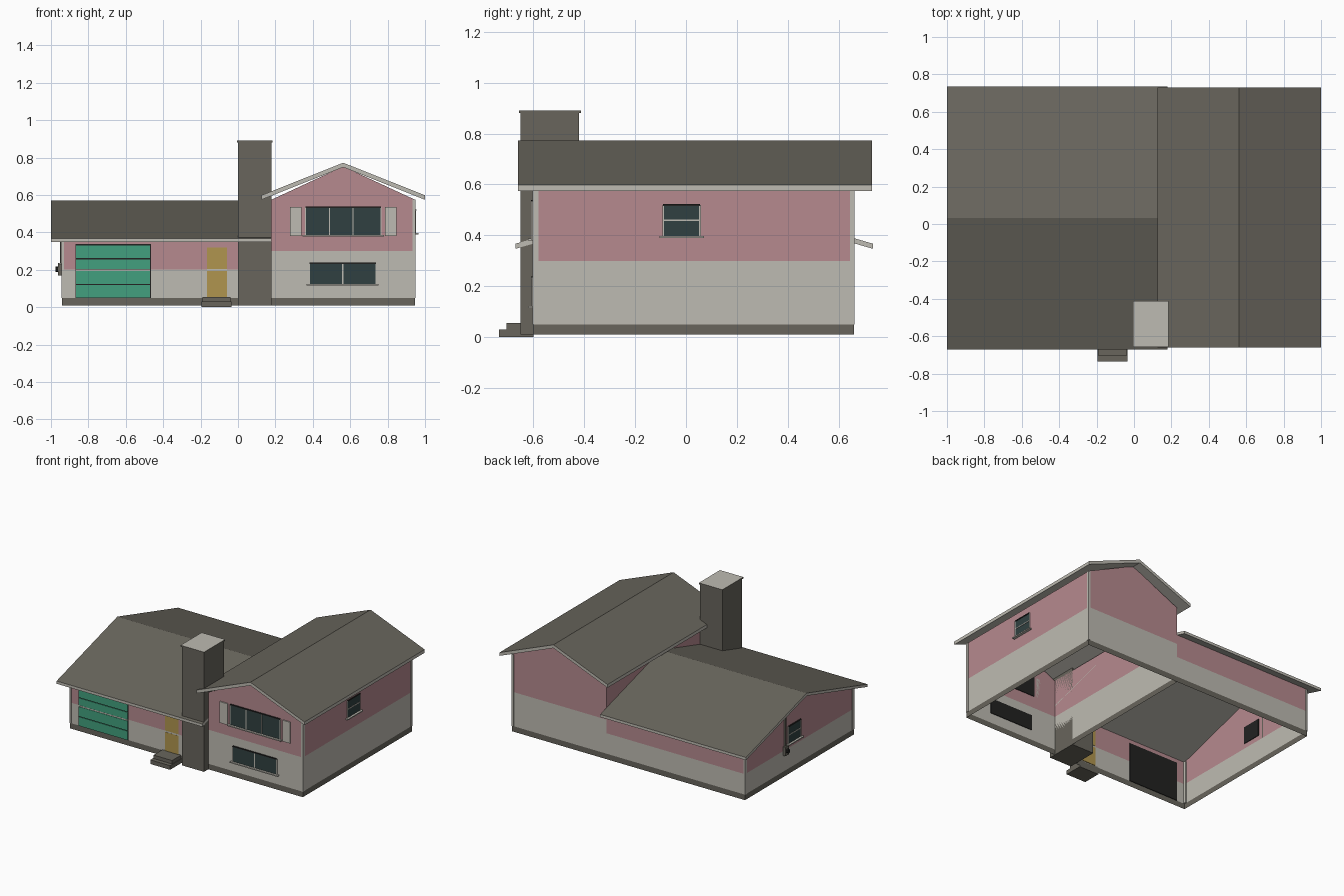
import bpy, bmesh
from mathutils import Vector

if "Cube" in bpy.data.objects:
    bpy.data.objects.remove(bpy.data.objects["Cube"])


def material(name, r, g, b):
    lin = [((c / 255 + 0.055) / 1.055) ** 2.4 for c in (r, g, b)]
    m = bpy.data.materials.new(name)
    m.diffuse_color = (*lin, 1)
    m.use_nodes = True
    m.node_tree.nodes["Principled BSDF"].inputs["Base Color"].default_value = m.diffuse_color
    return m


PINK = material("pink siding", 182, 138, 143)
LIGHT = material("light grey", 190, 187, 178)
DARK = material("dark stone", 104, 101, 92)
GREEN = material("garage green", 66, 160, 126)
OCHRE = material("door ochre", 176, 149, 78)
GLASS = material("window glass", 48, 64, 65)
BLACK = material("black", 34, 34, 33)


def finish(name, bm, mats):
    me = bpy.data.meshes.new(name)
    bm.to_mesh(me)
    bm.free()
    for m in mats:
        me.materials.append(m)
    ob = bpy.data.objects.new(name, me)
    bpy.context.collection.objects.link(ob)
    return ob


def box(name, x, y, z, mat):
    bm = bmesh.new()
    bmesh.ops.create_cube(bm, size=1)
    for v in bm.verts:
        v.co = Vector((a + (b - a) * (c + 0.5) for (a, b), c in zip((x, y, z), v.co)))
    return finish(name, bm, [mat])


def place(axis, u, d, z):
    """Gable profile point: axis is the direction the ridge runs."""
    return (u, d, z) if axis == "y" else (d, u, z)


# gabled wall shell, open below; stone base, light lower band, pink above
def shell(name, axis, u0, u1, eave, um, peak, d0, d1, split, ends):
    bm = bmesh.new()
    rings = []
    for d in (d0, d1):
        prof = [(u0, 0.01), (u1, 0.01), (u1, eave), (um, peak), (u0, eave)]
        rings.append([bm.verts.new(place(axis, u, d, z)) for u, z in prof])
    for i in ends:
        bm.faces.new(rings[i])
    a, b = rings
    bm.faces.new((a[1], b[1], b[2], a[2]))
    bm.faces.new((a[0], b[0], b[4], a[4]))
    for h in (0.05, split):
        bmesh.ops.bisect_plane(bm, geom=bm.verts[:] + bm.edges[:] + bm.faces[:],
                               plane_co=(0, 0, h), plane_no=(0, 0, 1))
    for f in bm.faces:
        h = f.calc_center_median().z
        f.material_index = 0 if h < 0.05 else 1 if h < split else 2
    # point the faces away from the middle of the wing
    mid = Vector(place(axis, um, (d0 + d1) / 2, 0.3))
    bm.normal_update()
    for f in bm.faces:
        if f.normal.dot(f.calc_center_median() - mid) < 0:
            f.normal_flip()
    finish(name, bm, [DARK, LIGHT, PINK])


# roof slab with dark top, light edges and soffit
def roof(name, axis, u0, u1, eave, peak, d0, d1, t):
    bm = bmesh.new()
    um = (u0 + u1) / 2
    prof = [(u0, eave - t), (um, peak - t), (u1, eave - t), (u1, eave), (um, peak), (u0, eave)]
    a, b = [[bm.verts.new(place(axis, u, d, z)) for u, z in prof] for d in (d0, d1)]
    for r in (a, b):
        bm.faces.new((r[0], r[1], r[4], r[5]))
        bm.faces.new((r[1], r[2], r[3], r[4]))
    for i in range(6):
        j = (i + 1) % 6
        bm.faces.new((a[i], a[j], b[j], b[i]))
    bmesh.ops.recalc_face_normals(bm, faces=bm.faces[:])
    for f in bm.faces:
        f.material_index = 1 if f.normal.z > 0.5 else 0
    finish(name, bm, [LIGHT, DARK])


shell("tall_wing_walls", "y", 0.18, 0.945, 0.575, 0.5625, 0.752, -0.6, 0.66, 0.30, (0, 1))
shell("garage_wing_walls", "x", -0.6, 0.66, 0.378, 0.0325, 0.555, -0.94, 0.18, 0.20, (0,))
roof("tall_wing_roof", "y", 0.125, 1.0, 0.598, 0.772, -0.66, 0.73, 0.024)
roof("garage_wing_roof", "x", -0.67, 0.735, 0.367, 0.57, -1.0, 0.18, 0.02)

# white corner boards
for i, y in enumerate(((-0.603, -0.58), (0.645, 0.663))):
    box(f"tall_corner_board_{i}", (0.932, 0.948), y, (0.05, 0.575), LIGHT)
    box(f"garage_corner_board_{i}", (-0.944, -0.93), y, (0.05, 0.365), LIGHT)

# chimney with pale cap
box("chimney", (0.0, 0.18), (-0.65, -0.42), (0.01, 0.88), DARK)
cap = box("chimney_cap", (-0.005, 0.185), (-0.657, -0.413), (0.88, 0.89), DARK)
cap.data.materials.append(LIGHT)
for p in cap.data.polygons:
    p.material_index = 1 if p.normal.z > 0.5 else 0

# porch steps
box("lower_step", (-0.195, -0.035), (-0.735, -0.6), (0.0, 0.03), DARK)
box("upper_step", (-0.19, -0.04), (-0.705, -0.6), (0.03, 0.055), DARK)

# front door: two leaves with a pale rail
box("door_lower", (-0.167, -0.06), (-0.605, -0.596), (0.055, 0.192), OCHRE)
box("door_upper", (-0.167, -0.06), (-0.605, -0.596), (0.203, 0.318), OCHRE)
box("door_rail", (-0.167, -0.06), (-0.604, -0.597), (0.192, 0.203), LIGHT)

# garage door: dark backing, four green panels, pale middle rail
box("garage_door_backing", (-0.87, -0.465), (-0.603, -0.595), (0.05, 0.337), BLACK)
for i, (lo, hi) in enumerate(((0.052, 0.118), (0.124, 0.192), (0.203, 0.256), (0.262, 0.330))):
    box(f"garage_panel_{i}", (-0.865, -0.47), (-0.608, -0.602), (lo, hi), GREEN)
box("garage_rail", (-0.865, -0.47), (-0.607, -0.602), (0.193, 0.202), LIGHT)


# window on a wall: axis is the wall normal, s the outward sign
def window(name, axis, s, w, u, z, bars=(), hbars=()):
    def plate(part, uu, near, far, zz, mat):
        d = tuple(sorted((w + s * near, w + s * far)))
        box(f"{name}_{part}", *((uu, d) if axis == "y" else (d, uu)), zz, mat)
    plate("backing", u, -0.005, 0.001, z, BLACK)
    plate("glass", u, 0.001, 0.005, z, GLASS)
    plate("head", u, 0.001, 0.009, (z[1] - 0.004, z[1] + 0.003), BLACK)
    plate("sill", (u[0] - 0.015, u[1] + 0.015), 0, 0.02, (z[0] - 0.008, z[0]), LIGHT)
    for i, b in enumerate((*bars, u[0], u[1])):
        plate(f"bar_{i}", (b - 0.003, b + 0.003), 0.001, 0.008, z, LIGHT)
    for i, b in enumerate(hbars):
        plate(f"crossbar_{i}", u, 0.001, 0.008, (b - 0.003, b + 0.003), LIGHT)


window("upper_front_window", "y", -1, -0.6, (0.36, 0.765), (0.387, 0.535), (0.49, 0.615))
window("lower_front_window", "y", -1, -0.6, (0.382, 0.737), (0.123, 0.235), (0.56,))
window("right_window", "x", 1, 0.945, (-0.09, 0.055), (0.397, 0.52), (), (0.46,))
window("left_window", "x", -1, -0.94, (0.02, 0.165), (0.235, 0.36), (), (0.298,))

# shutters
for i, x in enumerate(((0.277, 0.34), (0.787, 0.847))):
    box(f"shutter_{i}", x, (-0.609, -0.6), (0.38, 0.535), LIGHT)

# electric meter and conduit on the left gable
box("meter_conduit", (-0.952, -0.94), (0.197, 0.21), (0.2, 0.46), DARK)
box("meter_box", (-0.962, -0.94), (0.183, 0.223), (0.17, 0.235), DARK)
bpy.ops.mesh.primitive_cylinder_add(vertices=10, radius=0.015, depth=0.016,
                                    location=(-0.968, 0.203, 0.203), rotation=(0, 1.5708, 0))
bpy.context.object.name = "meter_dial"
bpy.context.object.data.materials.append(BLACK)
